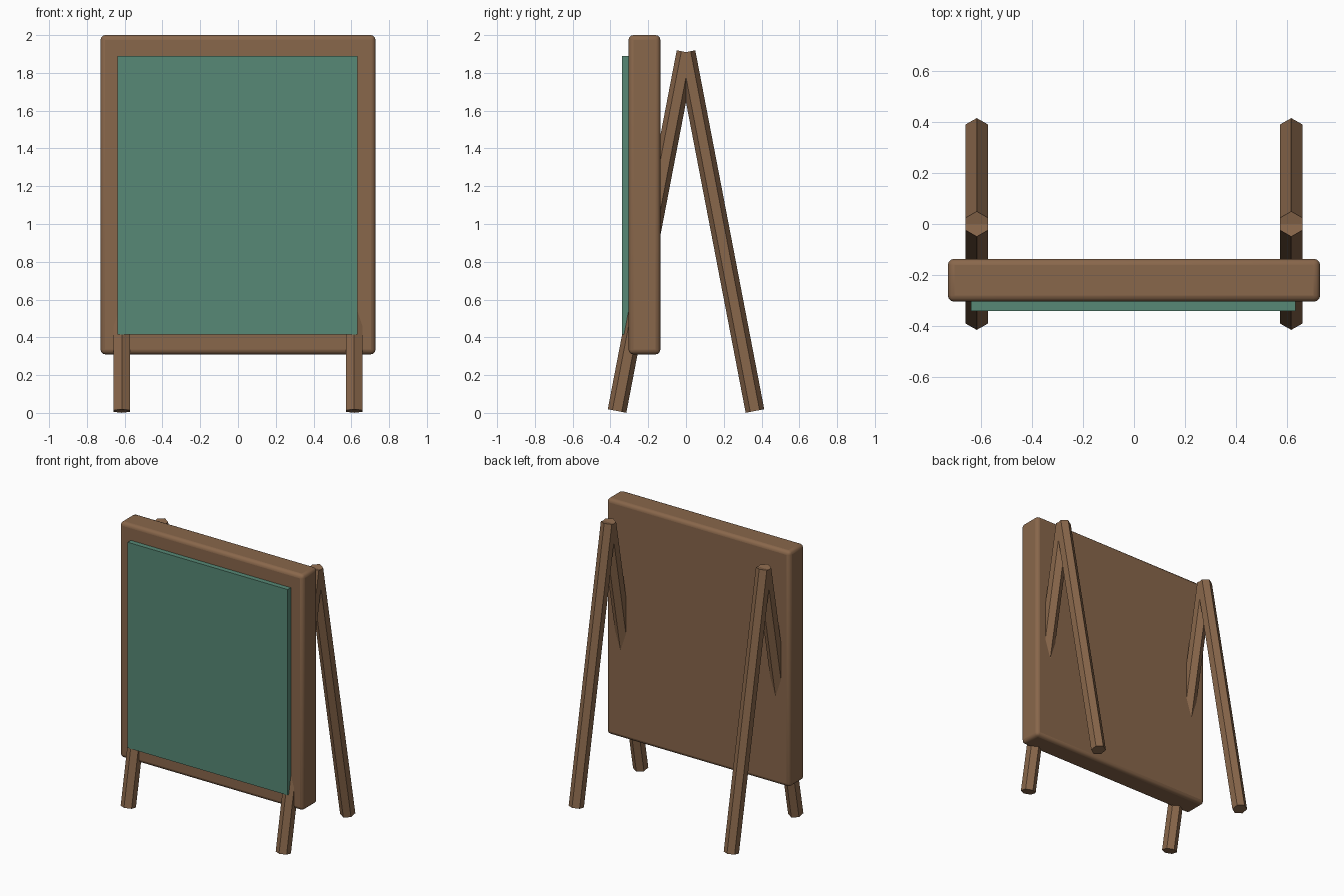
import bpy
import math
from mathutils import Vector

cube = bpy.data.objects.get("Cube")
if cube:
    bpy.data.objects.remove(cube, do_unlink=True)


def make_material(name, color):
    mat = bpy.data.materials.new(name)
    mat.use_nodes = True
    mat.diffuse_color = color
    mat.node_tree.nodes["Principled BSDF"].inputs["Base Color"].default_value = color
    return mat


wood = make_material("brown wood", (0.25, 0.135, 0.07, 1))
chalk_green = make_material("chalkboard green", (0.095, 0.25, 0.18, 1))


def box(name, low, high, mat):
    low, high = Vector(low), Vector(high)
    bpy.ops.mesh.primitive_cube_add(size=1, location=(low + high) / 2)
    obj = bpy.context.object
    obj.name = name
    obj.scale = high - low
    bpy.ops.object.transform_apply(location=False, rotation=False, scale=True)
    obj.data.materials.append(mat)
    return obj


def leg(name, x, foot_y):
    # Hexagonal bar from the apex to the foot, one corner edge facing front and back
    top, foot = Vector((x, 0, 1.91)), Vector((x, foot_y, 0.01))
    axis = top - foot
    bpy.ops.mesh.primitive_cylinder_add(vertices=6, radius=0.05, depth=axis.length,
                                        location=(top + foot) / 2)
    obj = bpy.context.object
    obj.name = name
    obj.rotation_euler.x = math.atan2(-axis.y, axis.z)
    obj.data.materials.append(wood)


# Board backing with softened edges
board = box("wooden_board", (-0.728, -0.304, 0.31), (0.728, -0.136, 2.0), wood)
bevel = board.modifiers.new("soft edges", "BEVEL")
bevel.width = 0.025
bevel.segments = 3
bpy.ops.object.shade_smooth_by_angle()

# Writing surface standing proud of the board
box("chalkboard_panel", (-0.637, -0.34, 0.415), (0.632, -0.25, 1.89), chalk_green)

# Two A-shaped pairs of legs
for side, x in (("left", 0.615), ("right", -0.615)):
    leg("front_leg_" + side, x, -0.365)
    leg("back_leg_" + side, x, 0.365)
